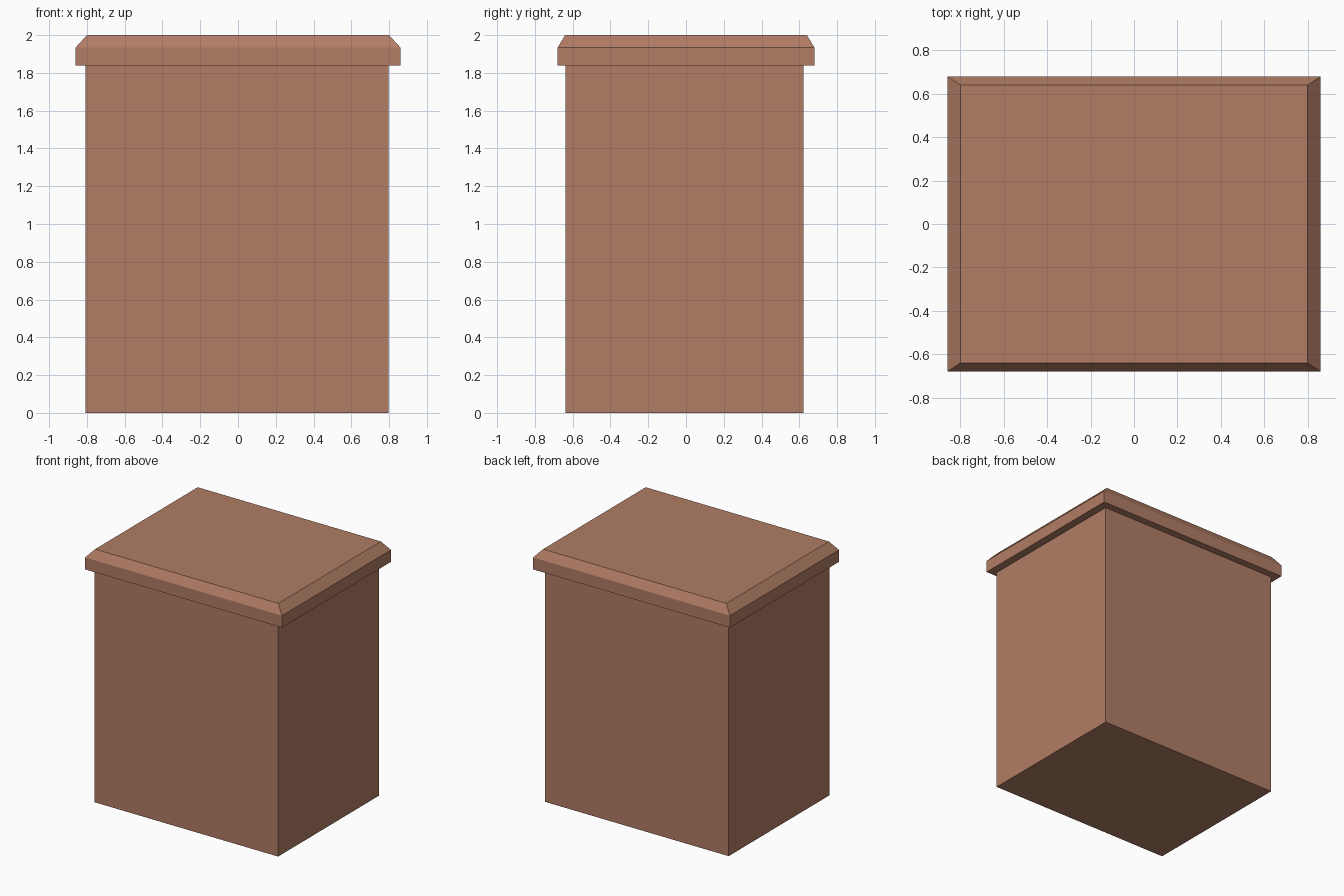
import bpy, bmesh

if "Cube" in bpy.data.objects:
    bpy.data.objects.remove(bpy.data.objects["Cube"])

clay = bpy.data.materials.new("terracotta_brown")
clay.diffuse_color = (0.44, 0.205, 0.13, 1.0)
clay.use_nodes = True
clay.node_tree.nodes["Principled BSDF"].inputs["Base Color"].default_value = clay.diffuse_color


def stack(name, sections):
    """Closed solid from stacked rectangles (x0, x1, y0, y1, z)."""
    bm = bmesh.new()
    rings = [[bm.verts.new(p) for p in ((x0, y0, z), (x1, y0, z), (x1, y1, z), (x0, y1, z))]
             for x0, x1, y0, y1, z in sections]
    for low, high in zip(rings, rings[1:]):
        for i in range(4):
            j = (i + 1) % 4
            bm.faces.new((low[i], low[j], high[j], high[i]))
    bm.faces.new(rings[0][::-1])
    bm.faces.new(rings[-1])
    bmesh.ops.recalc_face_normals(bm, faces=bm.faces[:])
    mesh = bpy.data.meshes.new(name)
    bm.to_mesh(mesh)
    bm.free()
    mesh.materials.append(clay)
    obj = bpy.data.objects.new(name, mesh)
    bpy.context.collection.objects.link(obj)
    return obj


# Main block, sitting very slightly off centre under the cap
stack("body", [(-0.808, 0.797, -0.638, 0.622, 0.0),
               (-0.808, 0.797, -0.638, 0.622, 1.84)])

# Overhanging cap with a chamfered upper rim
stack("cap", [(-0.86, 0.86, -0.68, 0.68, 1.84),
              (-0.86, 0.86, -0.68, 0.68, 1.934),
              (-0.80, 0.80, -0.64, 0.64, 2.0)])
